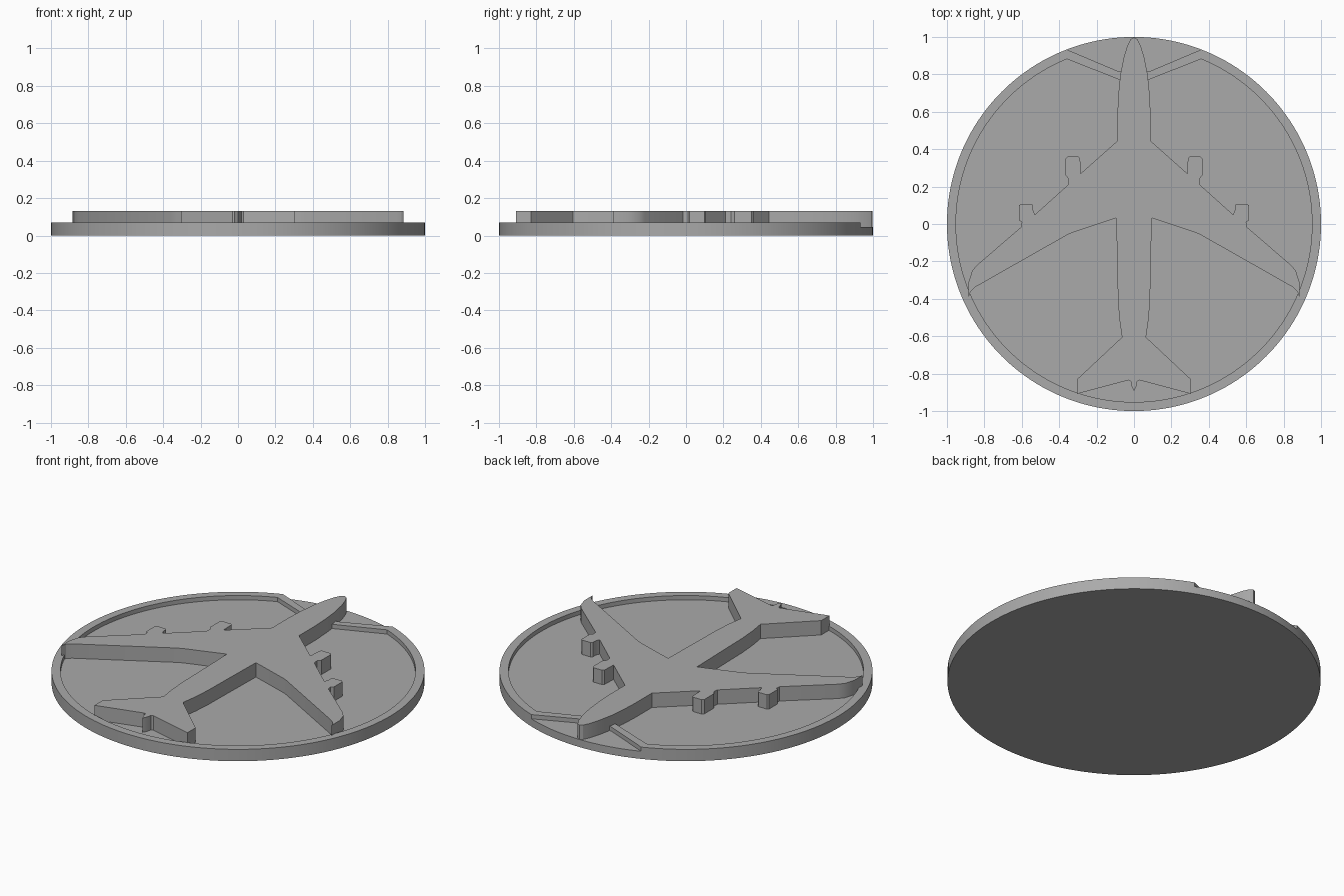
import bpy, bmesh, math

FLOOR, RIM, TOP = 0.045, 0.07, 0.13

if "Cube" in bpy.data.objects:
    bpy.data.objects.remove(bpy.data.objects["Cube"], do_unlink=True)

grey = bpy.data.materials.new("plain grey")
grey.use_nodes = True
colour = (0.4, 0.4, 0.4, 1)
grey.diffuse_color = colour
grey.node_tree.nodes["Principled BSDF"].inputs["Base Color"].default_value = colour


def prism(name, outline, z0, z1):
    """Extrude a flat outline from z0 up to z1."""
    bm = bmesh.new()
    face = bm.faces.new([bm.verts.new((x, y, z0)) for x, y in outline])
    grown = bmesh.ops.extrude_face_region(bm, geom=[face])["geom"]
    for v in grown:
        if isinstance(v, bmesh.types.BMVert):
            v.co.z = z1
    bmesh.ops.recalc_face_normals(bm, faces=bm.faces)
    mesh = bpy.data.meshes.new(name)
    bm.to_mesh(mesh)
    bm.free()
    mesh.materials.append(grey)
    obj = bpy.data.objects.new(name, mesh)
    bpy.context.collection.objects.link(obj)
    return obj


def mirrored(half):
    """Complete an outline about x = 0."""
    return half + [(-x, y) for x, y in reversed(half) if x > 0]


def arc(radius, start, end, steps):
    return [(radius * math.cos(start + (end - start) * i / steps),
             radius * math.sin(start + (end - start) * i / steps))
            for i in range(steps + 1)]


def activate(obj):
    bpy.ops.object.select_all(action="DESELECT")
    obj.select_set(True)
    bpy.context.view_layer.objects.active = obj


def smooth(obj, degrees):
    activate(obj)
    bpy.ops.object.shade_smooth_by_angle(angle=math.radians(degrees))


# Round tray, with a recess inside the rim and a notch behind the nose
tray = prism("tray", arc(1, 0, math.tau, 160)[:-1], 0, RIM)
corner = math.atan2(0.885, 0.36)
recess = prism("recess_cutter", arc(0.952, math.pi - corner, math.tau + corner, 140)
               + [(0.075, 0.77), (-0.075, 0.77)], FLOOR, 0.3)
notch = prism("notch_cutter", mirrored([(0.08, 0.815), (0.36, 0.933), (0.4, 1.2)]),
              FLOOR, 0.3)
activate(tray)
for cutter in (recess, notch):
    cutter.hide_render = True
    mod = tray.modifiers.new("cut", "BOOLEAN")
    mod.operation, mod.object, mod.solver = "DIFFERENCE", cutter, "EXACT"
    bpy.ops.object.modifier_apply(modifier=mod.name)
    bpy.data.objects.remove(cutter, do_unlink=True)
smooth(tray, 20)

# Airliner silhouette: half outline from nose to tail
nose = [(0, 0.998), (0.018, 0.988), (0.035, 0.955), (0.055, 0.89),
        (0.073, 0.8), (0.083, 0.7), (0.088, 0.6), (0.088, 0.445)]
inner_engine = [(0.285, 0.27), (0.288, 0.35), (0.297, 0.36), (0.355, 0.36),
                (0.365, 0.35), (0.365, 0.26), (0.35, 0.24), (0.352, 0.21)]
outer_engine = [(0.53, 0.05), (0.54, 0.075), (0.54, 0.1), (0.55, 0.108),
                (0.605, 0.108), (0.614, 0.1), (0.614, 0.02), (0.6, 0.01), (0.602, -0.015)]
wing = [(0.84, -0.22), (0.865, -0.25), (0.884, -0.31), (0.884, -0.39),
        (0.873, -0.36), (0.85, -0.338), (0.36, -0.06), (0.33, -0.046), (0.095, 0.032)]
tail = [(0.088, -0.28), (0.086, -0.4), (0.078, -0.51), (0.064, -0.605),
        (0.304, -0.83), (0.304, -0.908), (0.03, -0.835), (0.018, -0.84),
        (0.012, -0.87), (0, -0.892)]
airliner = prism("airliner", mirrored(nose + inner_engine + outer_engine + wing + tail),
                 FLOOR - 0.02, TOP)
smooth(airliner, 25)
